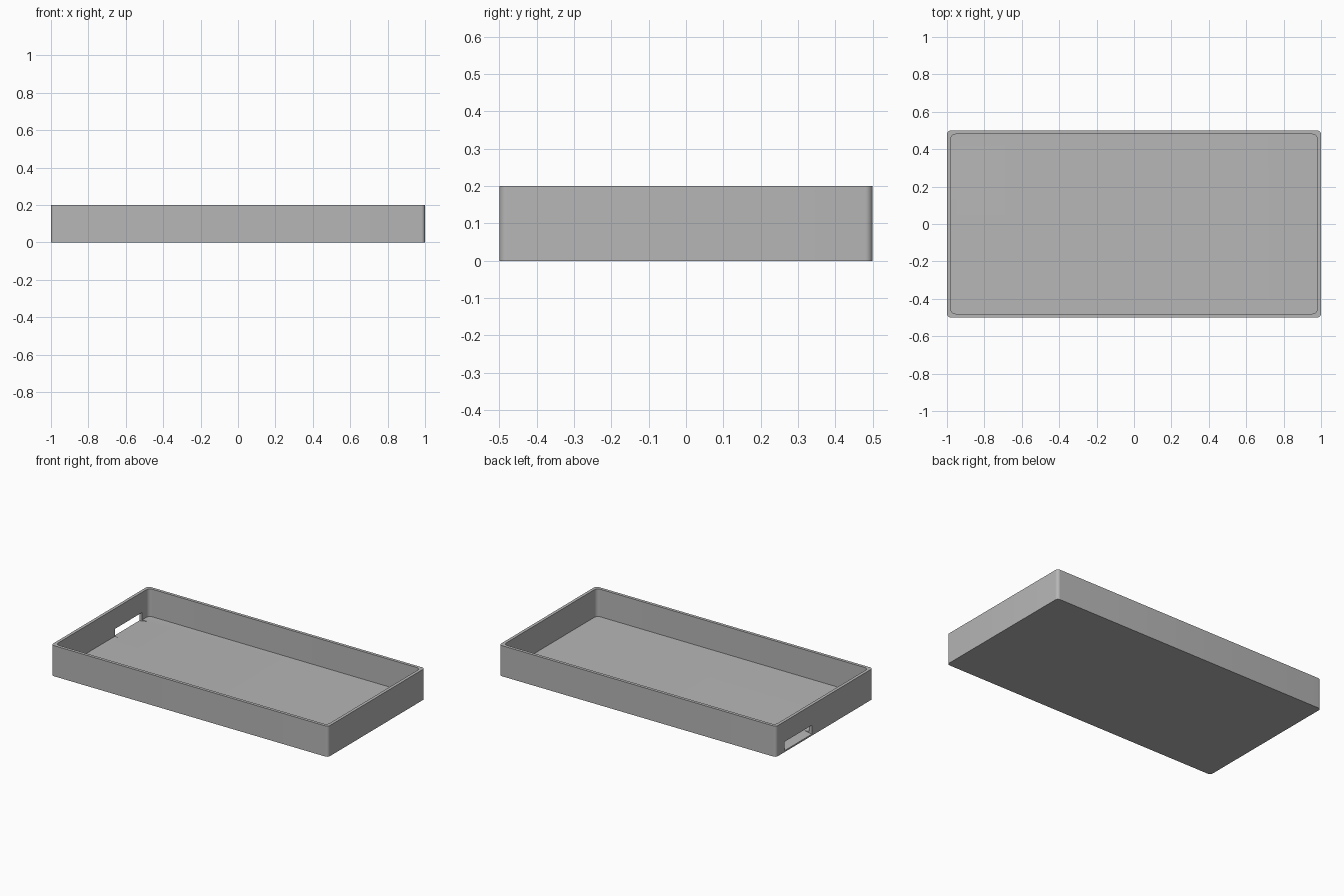
import bpy
import bmesh
from math import sin, cos, pi, radians
from mathutils import Vector

cube = bpy.data.objects.get("Cube")
if cube:
    bpy.data.objects.remove(cube, do_unlink=True)

# Single grey material
grey = bpy.data.materials.new("tray_grey")
grey.use_nodes = True
colour = (0.47, 0.47, 0.47, 1)
grey.diffuse_color = colour
grey.node_tree.nodes["Principled BSDF"].inputs["Base Color"].default_value = colour


def prism(name, points, offset):
    """Solid made by extruding a closed 3D outline along offset."""
    bm = bmesh.new()
    face = bm.faces.new([bm.verts.new(p) for p in points])
    result = bmesh.ops.extrude_face_region(bm, geom=[face], use_keep_orig=True)
    moved = [v for v in result["geom"] if isinstance(v, bmesh.types.BMVert)]
    bmesh.ops.translate(bm, verts=moved, vec=Vector(offset))
    bmesh.ops.recalc_face_normals(bm, faces=bm.faces)
    mesh = bpy.data.meshes.new(name)
    bm.to_mesh(mesh)
    bm.free()
    mesh.materials.append(grey)
    obj = bpy.data.objects.new(name, mesh)
    bpy.context.collection.objects.link(obj)
    return obj


def rounded_box(name, hx, hy, radius, z0, z1, steps=8):
    """Box with rounded vertical corners."""
    points = []
    for quarter, (sx, sy) in enumerate([(1, 1), (-1, 1), (-1, -1), (1, -1)]):
        for i in range(steps + 1):
            a = (quarter + i / steps) * pi / 2
            points.append((sx * (hx - radius) + radius * cos(a),
                           sy * (hy - radius) + radius * sin(a), z0))
    return prism(name, points, (0, 0, z1 - z0))


def cut(target, cutter):
    """Subtract the cutter, then discard it."""
    cutter.hide_render = True
    mod = target.modifiers.new("cut", "BOOLEAN")
    mod.operation = "DIFFERENCE"
    mod.solver = "EXACT"
    mod.object = cutter
    bpy.context.view_layer.objects.active = target
    bpy.ops.object.modifier_apply(modifier=mod.name)
    bpy.data.objects.remove(cutter, do_unlink=True)


# Tray shell: outer block hollowed from above
tray = rounded_box("tray", 1.0, 0.5, 0.02, 0.0, 0.2)
cut(tray, rounded_box("hollow", 0.98, 0.48, 0.026, 0.02, 0.3))

# Hand slot through one end wall, with a shallow ramp down from the floor
ramp = [(-1.03, 0.005), (-0.934, 0.021), (-0.934, 0.068), (-1.03, 0.068)]
cut(tray, prism("hand_slot", [(x, 0.13, z) for x, z in ramp], (0, 0.28, 0)))

# Smooth corners, sharp rim
bpy.ops.object.select_all(action="DESELECT")
tray.select_set(True)
bpy.context.view_layer.objects.active = tray
bpy.ops.object.shade_smooth_by_angle(angle=radians(30))
